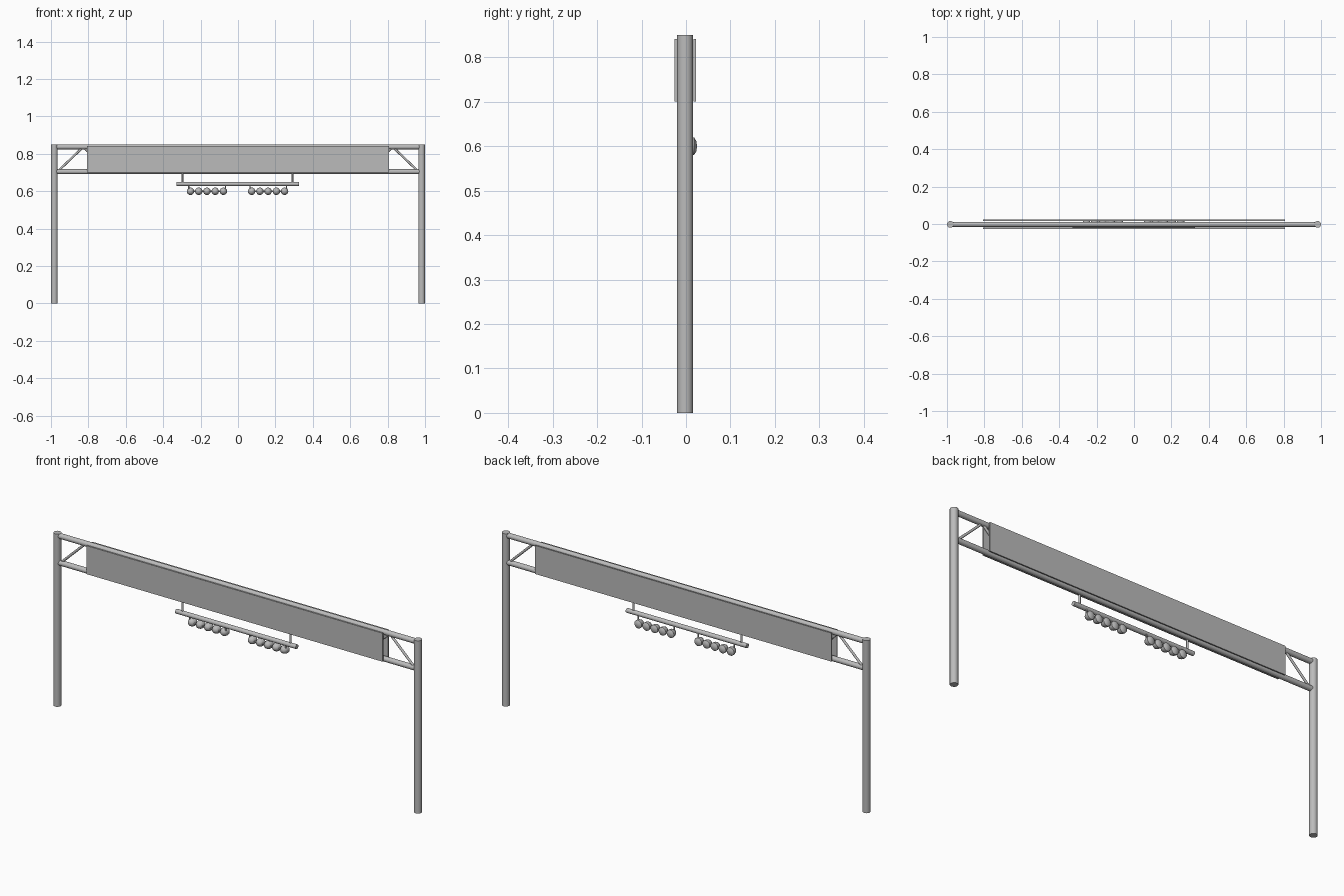
import bpy
import math
from mathutils import Vector

cube = bpy.data.objects.get("Cube")
if cube:
    bpy.data.objects.remove(cube, do_unlink=True)

grey = bpy.data.materials.new("painted_steel_grey")
grey.use_nodes = True
colour = (0.5, 0.5, 0.5, 1)
grey.diffuse_color = colour
grey.node_tree.nodes["Principled BSDF"].inputs["Base Color"].default_value = colour

AXIS_Y = -0.002          # centre line of the posts and truss
POST_X = 0.982
TOP_Z, LOW_Z = 0.837, 0.705


def finish(name, smooth=True):
    obj = bpy.context.object
    obj.name = name
    obj.data.materials.append(grey)
    if smooth:
        bpy.ops.object.shade_smooth_by_angle(angle=math.radians(40))
    return obj


def tube(name, start, end, radius, sides=16):
    a, b = Vector(start), Vector(end)
    bpy.ops.mesh.primitive_cylinder_add(
        vertices=sides, radius=radius, depth=(b - a).length, location=(a + b) / 2,
        rotation=(b - a).to_track_quat("Z", "Y").to_euler())
    return finish(name)


def plate(name, low, high):
    a, b = Vector(low), Vector(high)
    bpy.ops.mesh.primitive_cube_add(size=1, location=(a + b) / 2)
    bpy.context.object.scale = b - a
    return finish(name, smooth=False)


def lamp(name, x, z):
    # Rounded housing with a shallow domed lens, turned around the y axis
    profile = [(0.007, -0.012), (0.014, -0.008), (0.018, 0.0),
               (0.02, 0.008), (0.02, 0.018), (0.012, 0.023)]
    sides = 16
    verts = [(x, -0.014, z)]
    for r, y in profile:
        for i in range(sides):
            t = math.tau * i / sides
            verts.append((x + r * math.cos(t), y, z + r * math.sin(t)))
    verts.append((x, 0.025, z))
    last = len(verts) - 1
    faces = []
    for i in range(sides):
        j = (i + 1) % sides
        faces.append((0, 1 + i, 1 + j))
        for k in range(len(profile) - 1):
            a, b = 1 + k * sides, 1 + (k + 1) * sides
            faces.append((a + i, b + i, b + j, a + j))
        end = last - sides
        faces.append((end + i, last, end + j))
    mesh = bpy.data.meshes.new(name)
    mesh.from_pydata(verts, [], faces)
    obj = bpy.data.objects.new(name, mesh)
    bpy.context.collection.objects.link(obj)
    bpy.ops.object.select_all(action="DESELECT")
    obj.select_set(True)
    bpy.context.view_layer.objects.active = obj
    finish(name)


# Posts
for side, s in (("left", 1), ("right", -1)):
    tube(side + "_post", (s * POST_X, AXIS_Y, 0), (s * POST_X, AXIS_Y, 0.85), 0.018, 24)

# Truss chords
for name, z in (("upper_beam", TOP_Z), ("lower_beam", LOW_Z)):
    tube(name, (-POST_X, AXIS_Y, z), (POST_X, AXIS_Y, z), 0.013)

# Zigzag braces
bays = 14
step = 1.93 / bays
for i in range(bays):
    x = -0.965 + i * step
    z0, z1 = (LOW_Z, TOP_Z) if i % 2 == 0 else (TOP_Z, LOW_Z)
    tube("truss_brace", (x, AXIS_Y, z0), (x + step, AXIS_Y, z1), 0.006, 12)

# Banner panels on both faces
plate("front_panel", (-0.808, -0.026, 0.701), (0.806, -0.02, 0.841))
plate("back_panel", (-0.808, 0.017, 0.701), (0.806, 0.023, 0.841))

# Hanging lamp rail
RAIL_Y, RAIL_Z, LAMP_Z = -0.007, 0.639, 0.6
tube("lamp_rail", (-0.33, RAIL_Y, RAIL_Z), (0.326, RAIL_Y, RAIL_Z), 0.011)
for x in (-0.297, 0.291):
    tube("rail_hanger", (x, RAIL_Y, RAIL_Z), (x, RAIL_Y, LOW_Z), 0.005, 12)

# Two rows of five lamps with end stems
for first in (-0.254, 0.073):
    for i in range(5):
        lamp("lamp", first + i * 0.044, LAMP_Z)
    for x in (first - 0.009, first + 0.187):
        tube("lamp_stem", (x, 0, LAMP_Z), (x, 0, RAIL_Z), 0.003, 8)
    tube("lamp_crossbar", (first - 0.009, 0, LAMP_Z), (first + 0.187, 0, LAMP_Z), 0.003, 8)
